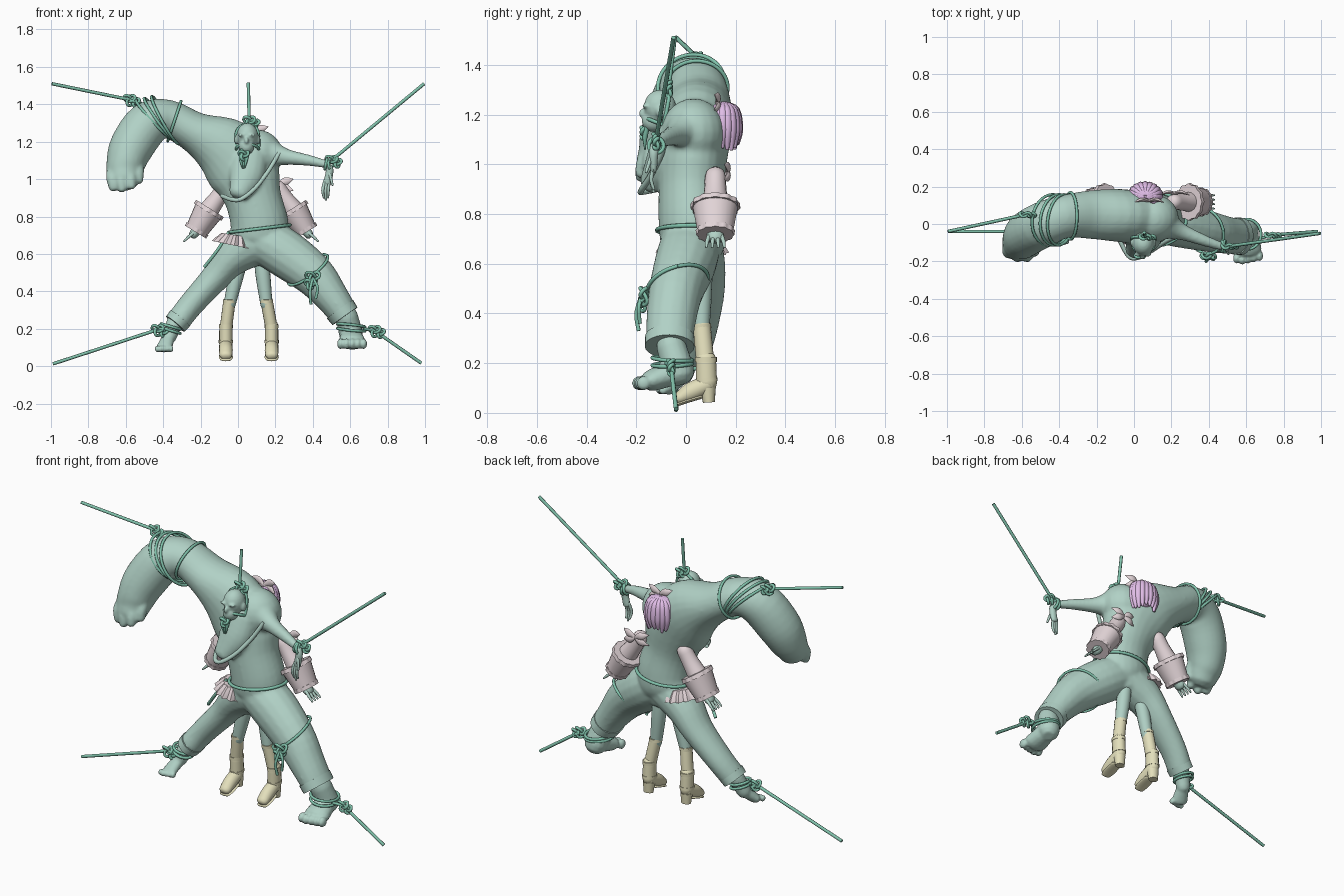
import bpy, bmesh, math, random
from mathutils import Vector, Matrix

random.seed(4)
if "Cube" in bpy.data.objects:
    bpy.data.objects.remove(bpy.data.objects["Cube"])
Y, Z = Vector((0, 1, 0)), Vector((0, 0, 1))


def material(name, rgb):
    m = bpy.data.materials.new(name)
    m.use_nodes = True
    m.diffuse_color = (*rgb, 1)
    node = next(n for n in m.node_tree.nodes if n.type == "BSDF_PRINCIPLED")
    node.inputs["Base Color"].default_value = (*rgb, 1)
    return m


SKIN = material("pale teal", (.44, .64, .565))
ROPE = material("rope green", (.22, .54, .41))
CLOTH = material("greyish pink", (.76, .66, .68))
HAIR = material("orchid", (.75, .51, .80))
BOOT = material("cream leather", (.77, .74, .50))


def spline(pts, steps):
    """Catmull-Rom interpolation of tuples of any length."""
    out, last = [], len(pts) - 1
    for i in range(last):
        a, b, c, d = (pts[max(0, min(last, i + k))] for k in (-1, 0, 1, 2))
        for s in range(steps):
            t = s / steps
            out.append(tuple(q + .5 * t * (r - p + t * (2*p - 5*q + 4*r - e + t * (3*(q - r) + e - p)))
                             for p, q, r, e in zip(a, b, c, d)))
    return out + [tuple(pts[-1])]


def frame(t, up):
    d = (up - t * up.dot(t)).normalized()
    return t.cross(d), d


def loft(bm, pts, up=Y, sides=16, steps=4, soft=True, wave=0, lobes=12):
    """Elliptical sections (x, y, z, half width, half depth) along a path."""
    rows = spline([p if len(p) == 5 else (*p, p[3]) for p in pts], steps)
    data = []
    for i, r in enumerate(rows):
        t = Vector(rows[min(i + 1, len(rows) - 1)][:3]) - Vector(rows[max(i - 1, 0)][:3])
        data.append((Vector(r[:3]), t.normalized(), r[3], r[4]))
    if soft:
        def caps(row, sign):
            c, t, a, b = row
            return [(c + t * sign * k * min(a, b), t, a * f, b * f) for k, f in ((.5, .87), (.85, .5))]
        data = caps(data[0], -1)[::-1] + data + caps(data[-1], 1)
    rings = []
    sides = lobes * 4 if wave else sides
    for c, t, a, b in data:
        w, d = frame(t, up)
        ring = []
        for k in range(sides):
            th = math.tau * k / sides
            g = 1 + wave * math.cos(lobes * th)
            ring.append(bm.verts.new(c + (w * a * math.cos(th) + d * b * math.sin(th)) * g))
        rings.append(ring)
    for p, q in zip(rings, rings[1:]):
        for k in range(sides):
            n = (k + 1) % sides
            bm.faces.new((p[k], p[n], q[n], q[k]))
    bm.faces.new(rings[0][::-1])
    bm.faces.new(rings[-1])


def blob(bm, c, scale):
    bmesh.ops.create_uvsphere(bm, u_segments=20, v_segments=12, radius=1,
                              matrix=Matrix.LocRotScale(Vector(c), None, Vector(scale)))


def smooth(ob):
    bpy.ops.object.select_all(action="DESELECT")
    ob.select_set(True)
    bpy.context.view_layer.objects.active = ob
    if ob.type == "CURVE":
        bpy.ops.object.convert(target="MESH")
    bpy.ops.object.shade_smooth_by_angle(angle=math.radians(50))


def finish(name, bm, mat, voxel=0):
    bmesh.ops.recalc_face_normals(bm, faces=bm.faces)
    me = bpy.data.meshes.new(name)
    bm.to_mesh(me)
    bm.free()
    ob = bpy.data.objects.new(name, me)
    bpy.context.collection.objects.link(ob)
    me.materials.append(mat)
    smooth(ob)
    if voxel:
        m = ob.modifiers.new("Blend", "REMESH")
        m.mode, m.voxel_size, m.use_smooth_shade = "VOXEL", voxel, True
        s = ob.modifiers.new("Soften", "SMOOTH")
        s.factor, s.iterations = .5, 5


def part(name, mat, *paths, **kw):
    bm = bmesh.new()
    for p in paths:
        loft(bm, p, **kw)
    finish(name, bm, mat)


def rope(name, *paths, r=.009, mat=ROPE, steps=6):
    cu = bpy.data.curves.new(name, "CURVE")
    cu.dimensions, cu.bevel_depth, cu.bevel_resolution, cu.use_fill_caps = "3D", r, 2, True
    for p in paths:
        pts = spline(p, steps)
        sp = cu.splines.new("POLY")
        sp.points.add(len(pts) - 1)
        for v, co in zip(sp.points, pts):
            v.co = (*co, 1)
    ob = bpy.data.objects.new(name, cu)
    bpy.context.collection.objects.link(ob)
    cu.materials.append(mat)
    smooth(ob)


def ring(c, n, a, b):
    w, d = frame(Vector(n).normalized(), Y)
    return [tuple(Vector(c) + w * a * math.cos(k * math.tau / 16) + d * b * math.sin(k * math.tau / 16))
            for k in range(17)]


def knot(c, r=.026):
    """Trefoil tangle of rope."""
    out = []
    for k in range(25):
        t = math.tau * k / 24
        v = Vector((math.sin(t) + 2 * math.sin(2*t), -math.sin(3*t), math.cos(t) - 2 * math.cos(2*t)))
        out.append(tuple(Vector(c) + v * r / 2.4))
    return out


# Giant body: torso flowing into the huge arm, legs and the thin arm
bm = bmesh.new()
loft(bm, [(.1, .03, .64, .13, .11), (.11, .03, .68, .155, .13), (.115, .025, .76, .155, .135),
          (.08, .02, .9, .152, .13), (.03, .03, 1.04, .19, .138), (-.07, .045, 1.16, .175, .142),
          (-.23, .05, 1.25, .11, .13), (-.37, .04, 1.32, .103, .115), (-.48, 0, 1.295, .12, .122),
          (-.57, -.05, 1.17, .118, .12), (-.603, -.09, 1.07, .102, .105), (-.608, -.115, 1.02, .092, .085)], sides=24)
blob(bm, (.1, .03, 1.13), (.14, .13, .135))
# cowl of cloth drooping forward below the head
loft(bm, [(.06, -.05, 1.13, .1, .07), (.045, -.09, 1.02, .095, .07), (.01, -.135, .935, .06, .05)])
# blunt fingers of the huge hand
for x, y, z, tip in ((-.672, -.13, 1.0, .955), (-.625, -.15, .99, .95), (-.575, -.15, 1.0, .965), (-.535, -.12, 1.03, .995)):
    loft(bm, [(x, y, z + .03, .034), (x, y - .02, z, .033), (x + .005, y - .03, tip, .025)])
loft(bm, [(.12, .02, .68, .12), (.24, 0, .61, .13, .125), (.4, -.04, .49, .115, .11),
          (.5, -.06, .37, .092, .1), (.56, -.065, .285, .08, .095)], soft=False)
loft(bm, [(.08, .03, .66, .13, .12), (-.03, .05, .58, .1, .11), (-.12, .06, .475, .078, .095),
          (-.25, .045, .33, .068, .08), (-.32, .02, .24, .066, .075)], soft=False)
loft(bm, [(.16, 0, 1.14, .09), (.25, -.04, 1.12, .046), (.38, -.09, 1.1, .03), (.47, -.12, 1.08, .022)])
finish("giant_body", bm, SKIN, .01)
part("trouser_hems", SKIN, [(.545, -.065, .305, .086, .1), (.572, -.066, .267, .082, .1)],
     [(-.31, .022, .255, .068, .078), (-.335, .018, .225, .064, .076)], soft=False, steps=1, sides=24)

# Bare feet
for name, ankle, heel, ball, w in (("left_foot", (.58, -.06, .27, .06), (.605, -.03, .17), (.61, -.135, .132), .064),
                                   ("right_foot", (-.335, .015, .24, .045), (-.37, -.01, .155), (-.395, -.07, .1), .04)):
    bm = bmesh.new()
    loft(bm, [ankle, (*heel, w)])
    loft(bm, [(*heel, w * .85, w * .85), (*ball, w * 1.15, w * .7)], up=Z)
    for k in range(5):
        blob(bm, (ball[0] + (k - 2) * w * .48, ball[1] - w * .85 + abs(k - 1) * w * .1, ball[2] - w * .2),
             (w * .3, w * .45, w * .45))
    finish(name, bm, SKIN, .007)

# Thin drooping hand
fingers = [[(.475 + k * .011, -.13, .99, .009), (.468 + k * .015, -.14, .94, .008),
            (.47 + k * .011, -.13, .89 + abs(k) * .012, .006)] for k in (-1, 0, 1)]
part("thin_hand", SKIN, [(.47, -.12, 1.08, .02), (.49, -.13, 1.05, .02), (.478, -.13, .98, .022, .014)],
     [(.49, -.14, 1.03, .009), (.505, -.16, .97, .006)], *fingers, sides=10)

# Giant's small bowed head with face and tufts of beard
bm = bmesh.new()
blob(bm, (.05, -.105, 1.23), (.058, .065, .07))
blob(bm, (.045, -.13, 1.175), (.042, .048, .045))
blob(bm, (.045, -.172, 1.205), (.012, .018, .02))
for s in (-1, 1):
    blob(bm, (.05 + s * .058, -.1, 1.21), (.012, .02, .025))
    blob(bm, (.046 + s * .026, -.163, 1.235), (.022, .012, .009))
finish("giant_head", bm, SKIN, .006)
part("beard", ROPE, *[[(.04 + k * .014, -.155, 1.16, .013), (.03 + k * .016, -.165, 1.11, .01),
                       (.03 + k * .006, -.165, 1.06, .003)] for k in (-1, 0, 1)], sides=8)

# Rolled edge of the drooping cowl
rope("collar_fold", [(.22, -.07, 1.14), (.16, -.1, 1.04), (.09, -.145, .95), (.02, -.18, .895), (-.03, -.17, .89),
                     (-.085, -.07, .91)], r=.012, mat=SKIN)

# Hair of the carried figure: skull cap with hanging strands
bm = bmesh.new()
blob(bm, (.06, .152, 1.168), (.073, .058, .082))
for k in range(15):
    a = math.radians(-40 + k * 260 / 14)
    cx, cy = math.cos(a), math.sin(a)
    drop = random.uniform(0, .03)
    loft(bm, [(.06 + .015 * cx, .15 + .01 * cy, 1.242, .011), (.06 + .062 * cx, .15 + .048 * cy, 1.215, .02),
              (.06 + .077 * cx, .15 + .06 * cy, 1.14, .02), (.06 + .068 * cx, .15 + .058 * cy, 1.06 + drop, .008)],
         sides=8)
finish("hair", bm, HAIR)

# Sleeves, deep cuffs and small hands
for side, s in (("left", 1), ("right", -1)):
    def at(d, z, *r):
        return (.07 + s * d, .118, z, *r)
    part(side + "_sleeve", CLOTH, [at(.145, .95, .042), at(.185, .89, .046), at(.245, .81, .058)])
    part(side + "_cuff", CLOTH, [at(.225, .835, .08, .092), at(.295, .72, .06, .07)], soft=False, steps=1, sides=24)
    part(side + "_cuff_frills", CLOTH, [at(.22, .843, .083, .095), at(.232, .824, .085, .097)],
         [at(.286, .735, .065, .076), at(.297, .717, .064, .074)], soft=False, steps=1, wave=.04)
    part(side + "_hand", SKIN, [at(.28, .74, .03, .036), at(.308, .705, .024, .034)],
         *[[(.07 + s * .305, .118 + k * .016, .715, .009), (.07 + s * .335, .118 + k * .022, .69, .008),
            (.07 + s * .358, .118 + k * .024, .668, .005)] for k in (-1.5, -.5, .5, 1.5)], sides=10)

# Pointed bows and skirt ruffle
for name, (x, y, z) in (("hair_bow", (.08, .125, 1.25)), ("back_bow", (.215, .165, .97))):
    part(name, CLOTH, *[[(x, y, z, .008), (x + s * .04, y + .005, z + h * .6, .022, .01), (x + s * .08, y - .01, z + h, .002)]
                        for s in (-1, 1) for h in (.03, -.03)], sides=8)
part("skirt_ruffle", CLOTH, [(-.01, .025, .7, .075, .1), (-.015, .025, .67, .1, .125), (-.02, .025, .645, .115, .14)],
     soft=False, wave=.06, lobes=16)

# Carried figure's legs and heeled boots
for side, hip, knee, top, low in (("right", .03, -.005, -.045, -.065), ("left", .12, .132, .152, .18)):
    part(side + "_small_leg", SKIN, [(hip, .07, .62, .035), (knee, .065, .5, .04), (top, .062, .33, .032)])
    part(side + "_boot_shaft", BOOT, [(top, .063, .355, .033, .036), (low, .078, .2, .033, .036)], soft=False)
    part(side + "_boot_bands", BOOT, [(top, .063, .357, .035, .038), (top, .064, .34, .035, .038)],
         [(low, .08, .224, .037, .044), (low, .08, .205, .037, .044)],
         [(low, .082, .14, .038, .044), (low, .083, .125, .038, .044)], soft=False, steps=1, sides=20)
    part(side + "_boot_foot", BOOT, [(low, .08, .215, .035, .041), (low, .083, .12, .036, .042)])
    part(side + "_boot_toe", BOOT, [(low, .085, .115, .035, .036), (low, .02, .085, .037, .038),
                                    (low, -.025, .06, .034, .026)], up=Z)
    part(side + "_boot_heel", BOOT, [(low, .088, .1, .034, .032), (low, .092, .042, .028, .024)], soft=False)
    part(side + "_boot_sole", BOOT, [(low, .06, .064, .034, .008), (low, 0, .046, .038, .008),
                                     (low, -.035, .034, .03, .008)], up=Z)

# Five taut ropes with knots
pulls = {"upper_right": ((-.58, .05, 1.425), (-.995, -.04, 1.51)), "upper_left": ((.5, -.12, 1.1), (.995, -.05, 1.51)),
         "lower_right": ((-.43, -.04, .195), (-.99, -.04, .012)), "lower_left": ((.73, -.06, .19), (.98, -.04, .016)),
         "head": ((.06, -.07, 1.31), (.055, -.045, 1.515))}
for name, (a, b) in pulls.items():
    rope(name + "_rope", [a, b], steps=1)
    rope(name + "_knot", knot(a), knot((a[0] + .03, a[1], a[2] - .012), .02), r=.008)

# Bindings around limbs, waist and neck
rope("arm_binding", *[ring((-.445 + k, .022, 1.315), (-.72, .1, -.68 + k * 5), .145, .136) for k in (0, .03, .055)],
     ring((-.34, .043, 1.31), (-.9, 0, .3), .112, .125), [(-.58, .05, 1.425), (-.54, .03, 1.41)], r=.008)
rope("wrist_binding", ring((.47, -.12, 1.08), (1, 0, -.2), .028, .028), ring((.485, -.12, 1.075), (1, 0, .2), .03, .03), r=.008)
rope("waist_rope", ring((.115, .026, .735), (-.12, 0, 1), .165, .142),
     [(-.05, -.03, .715), (-.11, -.05, .62), (-.18, -.02, .53)])
rope("thigh_rope", ring((.375, -.035, .515), (.55, .28, -.75), .128, .128), knot((.4, -.17, .475), .032),
     knot((.385, -.175, .44), .024), [(.4, -.18, .47), (.385, -.2, .4), (.39, -.19, .33)],
     [(.4, -.18, .47), (.425, -.19, .42), (.415, -.185, .36)], r=.008)
rope("ankle_bindings", *[ring((.605, -.055, .205 + k), (.1, k * 5, 1), .074, .08) for k in (-.01, .012)],
     *[ring((-.36, .005, .2 + k), (.3, 0, 1), .053, .055) for k in (-.01, .012)],
     [(.67, -.08, .2), (.73, -.06, .19)], [(-.4, -.03, .2), (-.43, -.04, .195)], r=.008)
rope("neck_noose", ring((.05, -.095, 1.16), (0, .4, 1), .06, .067), knot((.03, -.17, 1.13), .022),
     *[[(.06, -.07, 1.31), (.05 + s * .055, -.07, 1.26), (.05 + s * .062, -.09, 1.16)] for s in (-1, 1)], r=.008)
